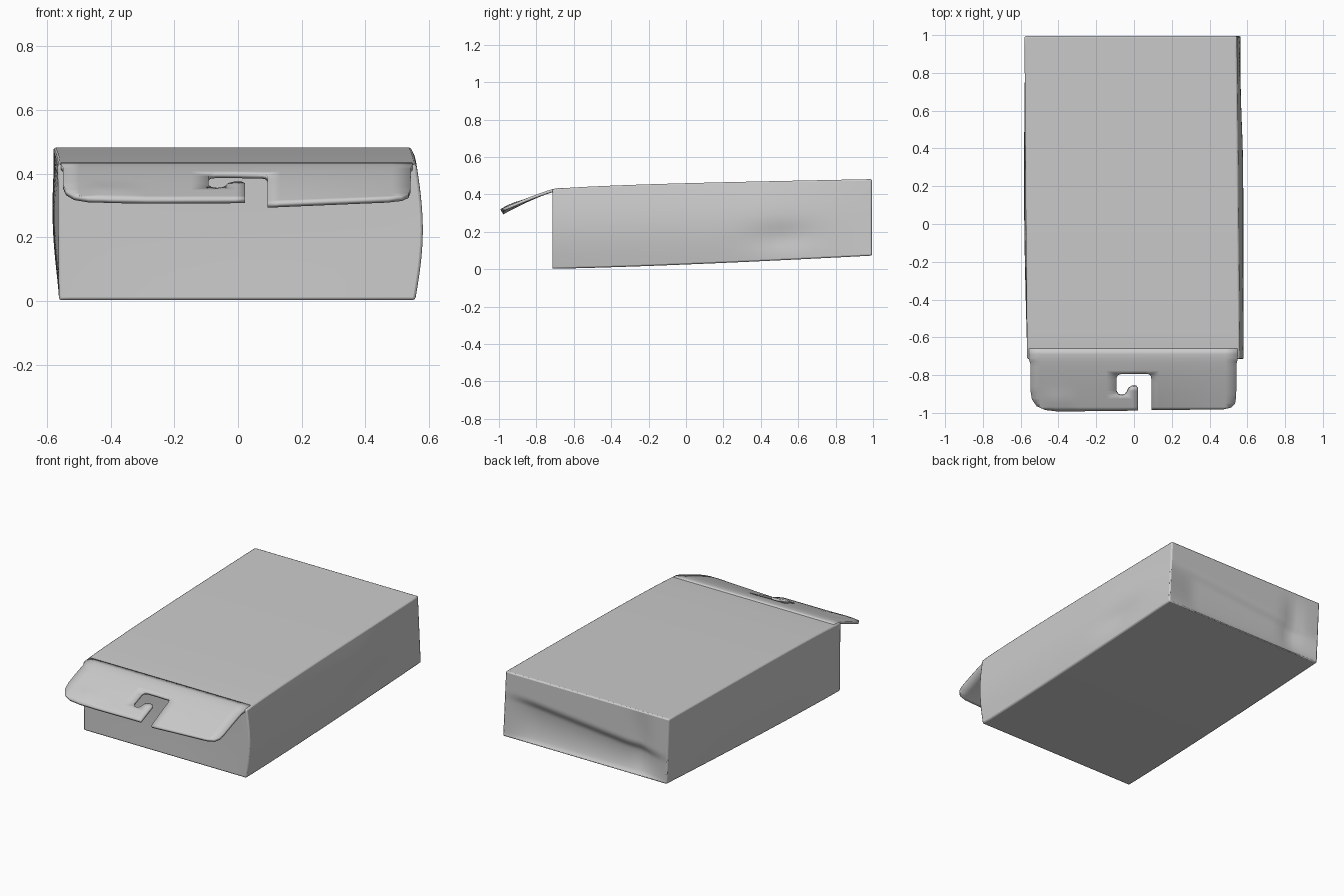
import bpy, bmesh, math

if "Cube" in bpy.data.objects:
    bpy.data.objects.remove(bpy.data.objects["Cube"])


def lerp(a, b, t):
    return a + (b - a) * t


def bump(u, c, w):
    return math.exp(-((u - c) / w) ** 2)


def arch(t):
    return max(0.0, math.sin(math.pi * t))


def finish(name, bm):
    mesh = bpy.data.meshes.new(name)
    bm.to_mesh(mesh)
    bm.free()
    obj = bpy.data.objects.new(name, mesh)
    bpy.context.collection.objects.link(obj)
    return obj


def smooth(obj, angle):
    bpy.ops.object.select_all(action='DESELECT')
    bpy.context.view_layer.objects.active = obj
    obj.select_set(True)
    bpy.ops.object.shade_smooth_by_angle(angle=math.radians(angle))


def top_z(y):
    t = min(1.0, max(0.0, (y + 0.71) / 1.71))
    return lerp(0.428, 0.482, t) + 0.010 * arch(t ** 0.6)


# carton body: a slightly tilted, softly bulging box
bm = bmesh.new()
bmesh.ops.create_cube(bm, size=1)
bmesh.ops.subdivide_edges(bm, edges=bm.edges[:], cuts=27, use_grid_fill=True)
for v in bm.verts:
    u, s, t = (min(1.0, max(0.0, c + 0.5)) for c in v.co)
    y = lerp(-0.715, 0.995, s)
    z = lerp(lerp(0.003, 0.073, s ** 1.3), top_z(y), t)
    left = -lerp(0.562, lerp(0.566, 0.580, s), t) - 0.014 * arch(t) * arch(s)
    right = lerp(lerp(0.556, 0.565, s), lerp(0.560, 0.545, s), t)
    right += 0.022 * arch(t) * min(1, 3 * (1 - s), 1 + s)
    right -= 0.022 * bump(s, 0.72, 0.10) * bump(t, 0.25, 0.2) * arch(t)
    x = lerp(left, right, u)
    if s > 0.99:
        # crumpled back face: sloping crease with a sunken lower panel
        crease = lerp(0.45, 0.72, u)
        edge = max(0.0, min(1, 6 * u, 6 * (1 - u)))
        below = max(0.0, min(1.0, (crease - t) / 0.12))
        y -= 0.030 * below * arch(min(1, t / crease)) ** 0.5 * edge
        y -= 0.014 * arch(t) * bump(u, 0.17, 0.05)
    elif s < 0.01:
        y += 0.004 * arch(t) * arch(u)
    v.co = (x, y, z)
bmesh.ops.recalc_face_normals(bm, faces=bm.faces[:])
body = finish("carton_body", bm)
bev = body.modifiers.new("soft_edges", 'BEVEL')
bev.width = 0.008
bev.segments = 2
bev.limit_method = 'ANGLE'
bev.angle_limit = math.radians(55)
smooth(body, 50)

# hanging flap: outline with rounded corners and a hook-shaped slot
outline = [(-0.555, -0.66), (-0.555, -0.72), (-0.549, -0.74), (-0.549, -0.88),
           (-0.540, -0.93), (-0.515, -0.965), (-0.47, -0.985), (-0.40, -0.993),
           (0.022, -0.988), (0.022, -0.875), (0.012, -0.862), (-0.012, -0.862),
           (-0.030, -0.873), (-0.037, -0.89), (-0.048, -0.905), (-0.065, -0.91),
           (-0.082, -0.905), (-0.092, -0.89), (-0.092, -0.815), (-0.085, -0.80),
           (-0.070, -0.795), (0.075, -0.795), (0.088, -0.802), (0.092, -0.82),
           (0.092, -0.985), (0.47, -0.982), (0.515, -0.972), (0.535, -0.95),
           (0.541, -0.915), (0.543, -0.74), (0.548, -0.72), (0.548, -0.66)]
bm = bmesh.new()
bm.faces.new([bm.verts.new((x, y, 0)) for x, y in outline])


def cut(co, no):
    bmesh.ops.bisect_plane(bm, geom=bm.verts[:] + bm.edges[:] + bm.faces[:],
                           dist=1e-5, plane_co=co, plane_no=no)


for i in range(14):
    cut((0, -0.69 - i * 0.0215, 0), (0, 1, 0))
for i in range(15):
    cut((-0.497 + i * 0.07, 0, 0), (1, 0, 0))
bmesh.ops.triangulate(bm, faces=bm.faces[:])
for v in bm.verts:
    x, y, _ = v.co
    d = max(0.0, -0.70 - y) / 0.30
    z = top_z(max(y, -0.70)) + 0.002
    z -= 0.115 * d ** 1.15
    if x > 0.05:
        z -= 0.018 * d * d * max(0, 1 - (x - 0.09) / 0.4)
    z += 0.010 * d * bump(x, -0.40, 0.06) * bump(y, -0.93, 0.05)
    v.co.z = z
bm.normal_update()
flap = finish("hanging_flap", bm)
sol = flap.modifiers.new("card_thickness", 'SOLIDIFY')
sol.thickness = 0.016
sol.offset = -1
smooth(flap, 40)
